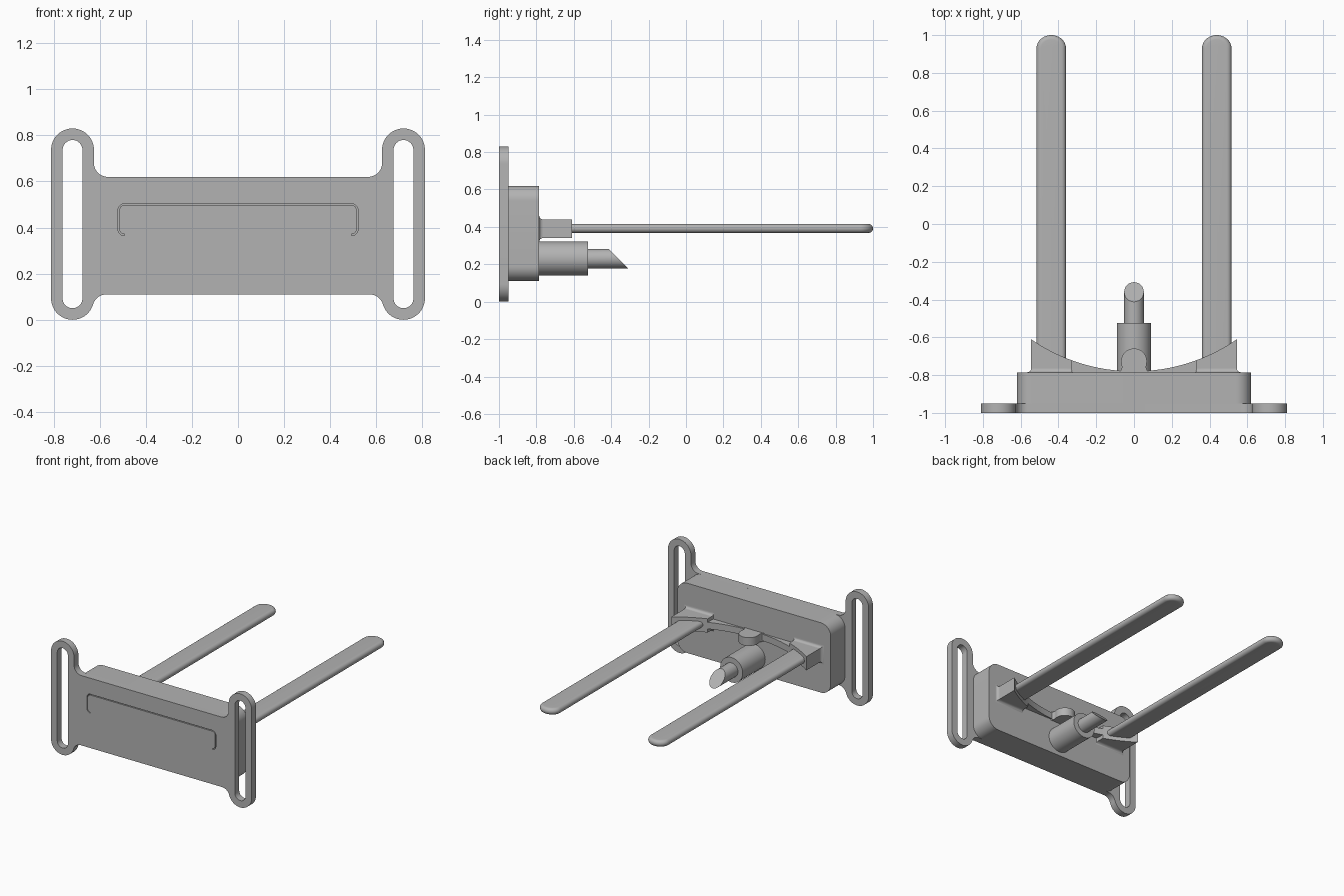
import bpy, bmesh
from math import sin, cos, pi, radians, sqrt, asin, degrees

cube = bpy.data.objects.get("Cube")
if cube:
    bpy.data.objects.remove(cube, do_unlink=True)

grey = bpy.data.materials.new("plain grey")
grey.use_nodes = True
grey.diffuse_color = (0.45, 0.45, 0.45, 1)
grey.node_tree.nodes["Principled BSDF"].inputs["Base Color"].default_value = grey.diffuse_color
parts = []


def register(name, mesh):
    obj = bpy.data.objects.new(name, mesh)
    bpy.context.collection.objects.link(obj)
    mesh.materials.clear()
    mesh.materials.append(grey)
    parts.append(obj)
    return obj


def arc(cx, cy, r, start, end, n=12, ry=None):
    ry = r if ry is None else ry
    angles = [radians(start + (end - start) * i / n) for i in range(n + 1)]
    return [(cx + r * cos(a), cy + ry * sin(a)) for a in angles]


def mirrored(half):
    """Close a right-hand outline with its mirror image."""
    return half + [(-x, y) for x, y in reversed(half)]


def loft(name, rings):
    """Skin a stack of equal-length rings and cap both ends."""
    bm = bmesh.new()
    loops = [[bm.verts.new(p) for p in ring] for ring in rings]
    n = len(loops[0])
    for a, b in zip(loops, loops[1:]):
        for i in range(n):
            j = (i + 1) % n
            bm.faces.new((a[i], a[j], b[j], b[i]))
    bm.faces.new(loops[0][::-1])
    bm.faces.new(loops[-1])
    bmesh.ops.recalc_face_normals(bm, faces=bm.faces)
    mesh = bpy.data.meshes.new(name)
    bm.to_mesh(mesh)
    bm.free()
    return register(name, mesh)


def slab_y(name, outline, y0, y1):
    return loft(name, [[(x, y, z) for x, z in outline] for y in (y0, y1)])


def slab_z(name, outline, z0, z1):
    return loft(name, [[(x, y, z) for x, y in outline] for z in (z0, z1)])


def plate_with_holes(name, loops, y0, y1):
    """Filled flat curve with holes, turned upright."""
    curve = bpy.data.curves.new(name, "CURVE")
    curve.dimensions = "2D"
    curve.fill_mode = "BOTH"
    curve.extrude = (y1 - y0) / 2
    for loop in loops:
        spline = curve.splines.new("POLY")
        spline.points.add(len(loop) - 1)
        for point, (x, z) in zip(spline.points, loop):
            point.co = (x, z, 0, 1)
        spline.use_cyclic_u = True
    temp = bpy.data.objects.new(name + " curve", curve)
    bpy.context.collection.objects.link(temp)
    bpy.context.view_layer.update()
    graph = bpy.context.evaluated_depsgraph_get()
    mesh = bpy.data.meshes.new_from_object(temp.evaluated_get(graph))
    bpy.data.objects.remove(temp, do_unlink=True)
    for v in mesh.vertices:
        x, z, d = v.co
        v.co = (x, (y0 + y1) / 2 - d, z)
    bm = bmesh.new()
    bm.from_mesh(mesh)
    bmesh.ops.remove_doubles(bm, verts=bm.verts, dist=0.00005)
    bmesh.ops.recalc_face_normals(bm, faces=bm.faces)
    bm.to_mesh(mesh)
    bm.free()
    return register(name, mesh)


# Front plate with strap ears, strap slots and a thin bracket-shaped slit
ear_x, ear_r, low, high, fillet = 0.718, 0.093, 0.093, 0.737, 0.06
bottom, top = 0.11, 0.62
drop = low - (bottom - fillet)
reach = ear_r + fillet
tilt = degrees(asin(drop / reach))
half = [(0.565, top)]
half += arc(0.565, top + fillet, fillet, -90, 0)[1:]
half += arc(ear_x, high, ear_r, 180, 0, 24)
half += arc(ear_x, low, ear_r, 0, -180 + tilt, 24)
half += arc(ear_x - sqrt(reach**2 - drop**2), bottom - fillet, fillet, tilt, 90)[1:]

slot = arc(ear_x, high, 0.043, 0, 180, 16) + arc(ear_x, low, 0.043, 180, 360, 16)


def slit_side(r):
    right = arc(0.493, 0.393, r, -90, 0, 6) + arc(0.493, 0.475, r, 0, 90, 6)
    return mirrored(right)


slit = slit_side(0.028) + slit_side(0.022)[::-1]
plate_with_holes("front_plate",
                 [mirrored(half), slot, [(-x, z) for x, z in slot], slit],
                 -1, -0.95)

# Body block behind the plate
r = 0.08
side = arc(0.62 - r, bottom + r, r, -90, 0) + arc(0.62 - r, top - r, r, 0, 90)
slab_y("body", mirrored(side), -0.95, -0.785)

# Curved saddle: end blocks, linking web and flared block feet
BACK = -0.79
saddle_r = 0.958


def saddle_y(x):
    return -0.78 + saddle_r - sqrt(saddle_r**2 - x * x)


def saddle_outline(x0, x1, n=16):
    xs = [x0 + (x1 - x0) * i / n for i in range(n + 1)]
    return [(x0, BACK), (x1, BACK)] + [(x, saddle_y(x)) for x in reversed(xs)]


slab_z("saddle_web", saddle_outline(-0.33, 0.33, 24), 0.367, 0.415)

for s, label in ((1, "left"), (-1, "right")):
    block = [(s * x, y) for x, y in saddle_outline(0.33, 0.545)]
    slab_z(label + "_saddle_block", block, 0.34, 0.44)

    flare = 0.02
    rings = []
    for i in range(7):
        a = pi / 2 * i / 6
        g = flare * (1 - sin(a))
        y = -0.785 + flare * (1 - cos(a))
        x0, x1 = s * (0.33 - g * 0.3), s * (0.545 + g)
        z0, z1 = 0.34 - g, 0.44 + g
        rings.append([(x0, y, z0), (x1, y, z0), (x1, y, z1), (x0, y, z1)])
    loft(label + "_block_foot", rings)

    # Long flat prong with rounded edges and tip
    rings = []
    t = 0.024
    for i in range(13):
        a = -pi / 2 + pi * i / 12
        inset = t * (1 - cos(a))
        w = 0.078 - inset
        tip = arc(s * 0.438, 0.93, w, 0, 180, 24, 0.07 - inset)
        outline = [(s * 0.438 - w, BACK), (s * 0.438 + w, BACK)] + tip
        rings.append([(x, y, 0.392 + t * sin(a)) for x, y in outline])
    loft(label + "_prong", rings)

# Rounded centre tab above the nozzle
tab = [(0.085, BACK), (0.071, -0.778), (0.064, -0.76)] + arc(0, -0.727, 0.068, -15, 90, 16)
slab_z("centre_tab", mirrored(tab), 0.36, 0.42)

# Nozzle: collar and slant-cut spout
slab_y("nozzle_collar", arc(0, 0.23, 0.091, 0, 352.5, 47), BACK, -0.525)
circle = arc(0, 0.23, 0.052, 0, 352.5, 47)
loft("nozzle_spout", [[(x, -0.53, z) for x, z in circle],
                      [(x, -0.36 - (z - 0.23), z) for x, z in circle]])

# Smooth the round surfaces, keep edges crisp
bpy.ops.object.select_all(action="DESELECT")
for obj in parts:
    obj.select_set(True)
bpy.context.view_layer.objects.active = parts[0]
bpy.ops.object.shade_smooth_by_angle(angle=radians(30))
